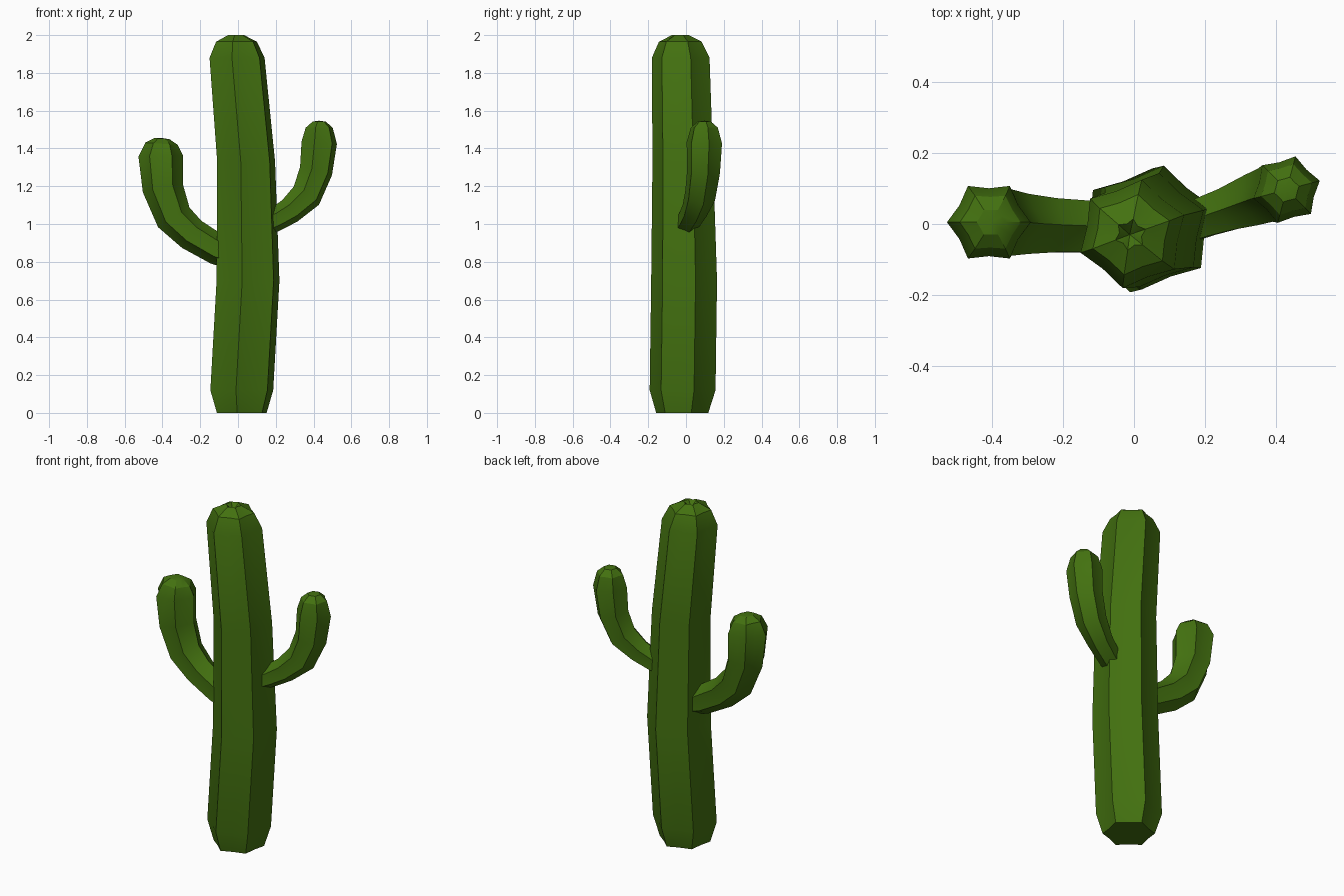
import bpy, bmesh
from math import cos, sin, pi, radians
from mathutils import Vector

cube = bpy.data.objects.get("Cube")
if cube:
    bpy.data.objects.remove(cube)

green = bpy.data.materials.new("cactus green")
green.use_nodes = True
color = (0.056, 0.165, 0.005, 1)
green.diffuse_color = color
bsdf = green.node_tree.nodes["Principled BSDF"]
bsdf.inputs["Base Color"].default_value = color
bsdf.inputs["Roughness"].default_value = 0.8


def ribbed_stem(name, stations, tip, turn, upright=False, ribs=6):
    """Sweep a ribbed section along stations of (x, y, z, radius, groove)."""
    bm = bmesh.new()
    centres = [Vector(s[:3]) for s in stations]
    last = len(stations) - 1
    rings = []
    for i, (x, y, z, radius, groove) in enumerate(stations):
        tangent = centres[min(i + 1, last)] - centres[max(i - 1, 0)]
        if upright:
            tangent = Vector((0, 0, 1))
        turn_to = Vector((0, 0, 1)).rotation_difference(tangent)
        ring = []
        for k in range(ribs * 2):
            a = radians(turn) + k * pi / ribs
            r = radius * (groove if k % 2 else 1)
            ring.append(bm.verts.new(centres[i] + turn_to @ Vector((r * cos(a), r * sin(a), 0))))
        rings.append(ring)
    n = ribs * 2
    for low, high in zip(rings, rings[1:]):
        for k in range(n):
            j = (k + 1) % n
            bm.faces.new((low[k], low[j], high[j], high[k]))
    bm.faces.new(rings[0][::-1])
    end = bm.verts.new(tip)
    for k in range(n):
        bm.faces.new((rings[-1][k], rings[-1][(k + 1) % n], end))
    bmesh.ops.recalc_face_normals(bm, faces=bm.faces)
    mesh = bpy.data.meshes.new(name)
    bm.to_mesh(mesh)
    bm.free()
    mesh.materials.append(green)
    obj = bpy.data.objects.new(name, mesh)
    bpy.context.collection.objects.link(obj)
    bpy.ops.object.select_all(action='DESELECT')
    obj.select_set(True)
    bpy.context.view_layer.objects.active = obj
    bpy.ops.object.shade_smooth_by_angle(angle=radians(30))
    return obj


# Trunk: slightly bowed, with a dimpled crown
ribbed_stem("trunk", [
    (0.02, -0.02, 0, 0.14, 0.84),
    (0.02, -0.018, 0.12, 0.177, 0.83),
    (0.053, -0.01, 0.7, 0.177, 0.83),
    (0.043, -0.017, 1.33, 0.163, 0.83),
    (-0.005, -0.028, 1.88, 0.155, 0.83),
    (-0.008, -0.03, 1.965, 0.115, 0.83),
    (-0.01, -0.03, 2.0, 0.045, 0.7),
], (-0.012, -0.03, 1.965), 20, upright=True)

# Lower, thicker arm on the model's right
ribbed_stem("right_arm", [
    (0.0, -0.008, 0.83, 0.08, 0.84),
    (-0.11, -0.008, 0.865, 0.082, 0.84),
    (-0.245, -0.004, 0.945, 0.088, 0.83),
    (-0.34, 0, 1.035, 0.098, 0.82),
    (-0.398, 0.004, 1.19, 0.108, 0.82),
    (-0.409, 0.005, 1.36, 0.118, 0.81),
    (-0.405, 0.005, 1.425, 0.086, 0.83),
    (-0.403, 0.005, 1.452, 0.04, 0.85),
], (-0.402, 0.005, 1.455), 0)

# Higher, thinner arm on the model's left
ribbed_stem("left_arm", [
    (0.08, -0.02, 0.97, 0.062, 0.84),
    (0.2, 0.02, 1.025, 0.064, 0.84),
    (0.275, 0.045, 1.07, 0.07, 0.83),
    (0.362, 0.075, 1.15, 0.084, 0.83),
    (0.413, 0.093, 1.28, 0.09, 0.82),
    (0.43, 0.097, 1.43, 0.097, 0.82),
    (0.43, 0.097, 1.51, 0.074, 0.84),
    (0.43, 0.097, 1.542, 0.036, 0.85),
], (0.43, 0.097, 1.547), 15)
